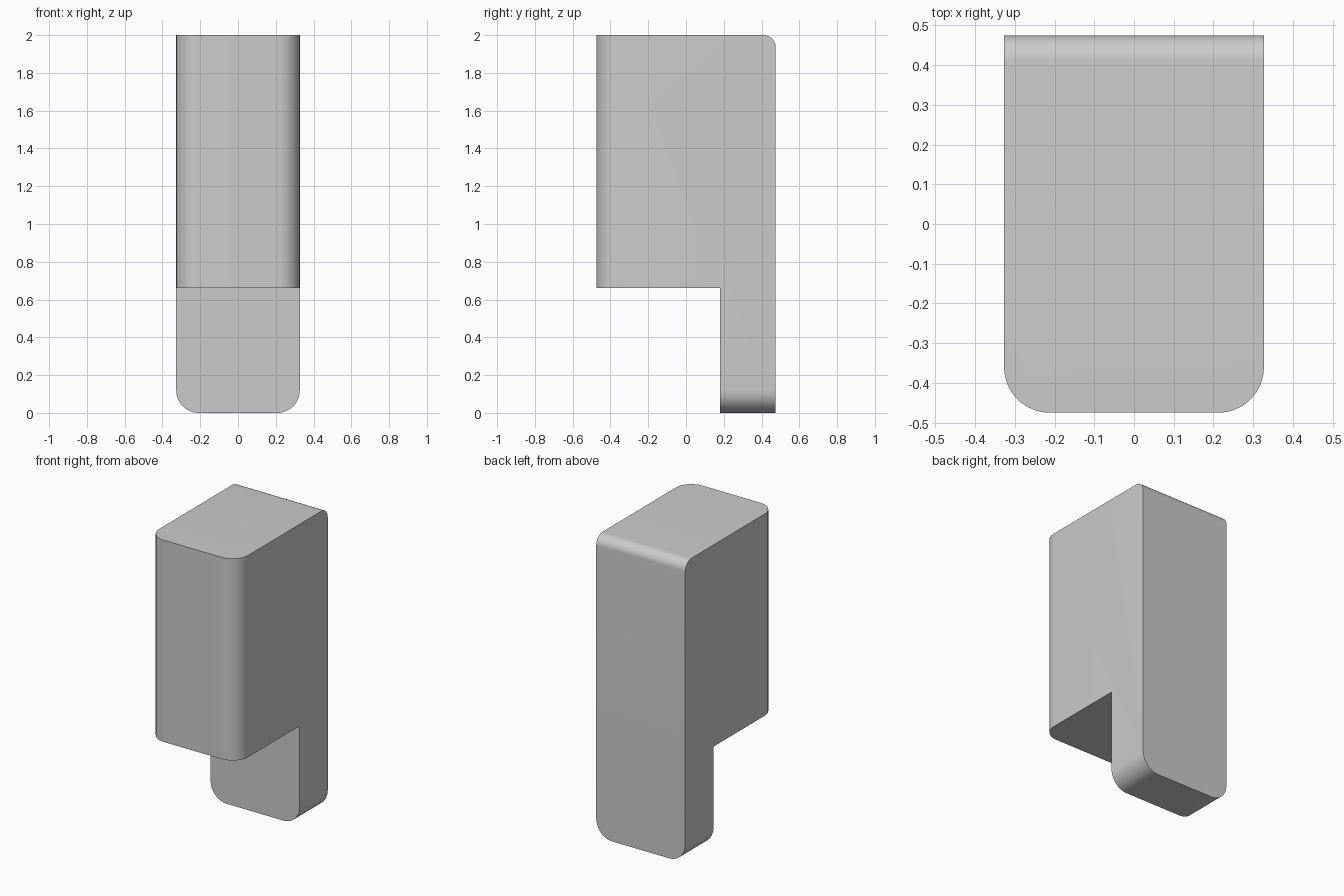
import bpy, bmesh, math

if "Cube" in bpy.data.objects:
    bpy.data.objects.remove(bpy.data.objects["Cube"])

HALF_W = 0.327
# L-shaped side profile (y, z): deep upper block with a thin leg at the back
PROFILE = [(-0.475, 0.66), (0.18, 0.66), (0.18, 0), (0.475, 0), (0.475, 2), (-0.475, 2)]

bm = bmesh.new()
face = bm.faces.new([bm.verts.new((-HALF_W, y, z)) for y, z in PROFILE])
ext = bmesh.ops.extrude_face_region(bm, geom=[face])
moved = [v for v in ext["geom"] if isinstance(v, bmesh.types.BMVert)]
bmesh.ops.translate(bm, verts=moved, vec=(2 * HALF_W, 0, 0))
bmesh.ops.recalc_face_normals(bm, faces=bm.faces[:])


def round_edges(test, radius, segments):
    """Round every edge whose two end points both pass the test."""
    edges = [e for e in bm.edges if test(e.verts[0].co, e.verts[1].co)]
    bmesh.ops.bevel(bm, geom=edges, offset=radius, offset_type='OFFSET',
                    segments=segments, profile=0.5, affect='EDGES', clamp_overlap=False)


def near(a, b):
    return abs(a - b) < 1e-4


# Front vertical corners of the upper block
round_edges(lambda a, b: near(a.y, -0.475) and near(b.y, -0.475) and near(a.x, b.x), 0.115, 16)
# Bottom corners of the leg
round_edges(lambda a, b: near(a.z, 0) and near(b.z, 0) and near(a.x, b.x), 0.12, 16)
# Top back edge
round_edges(lambda a, b: near(a.z, 2) and near(b.z, 2) and near(a.y, 0.475)
            and near(b.y, 0.475), 0.065, 12)

mesh = bpy.data.meshes.new("stepped_block")
bm.to_mesh(mesh)
bm.free()
block = bpy.data.objects.new("stepped_block", mesh)
bpy.context.collection.objects.link(block)

# Smooth rounded edges, crisp corners
bpy.context.view_layer.objects.active = block
block.select_set(True)
bpy.ops.object.shade_smooth_by_angle(angle=math.radians(30))
